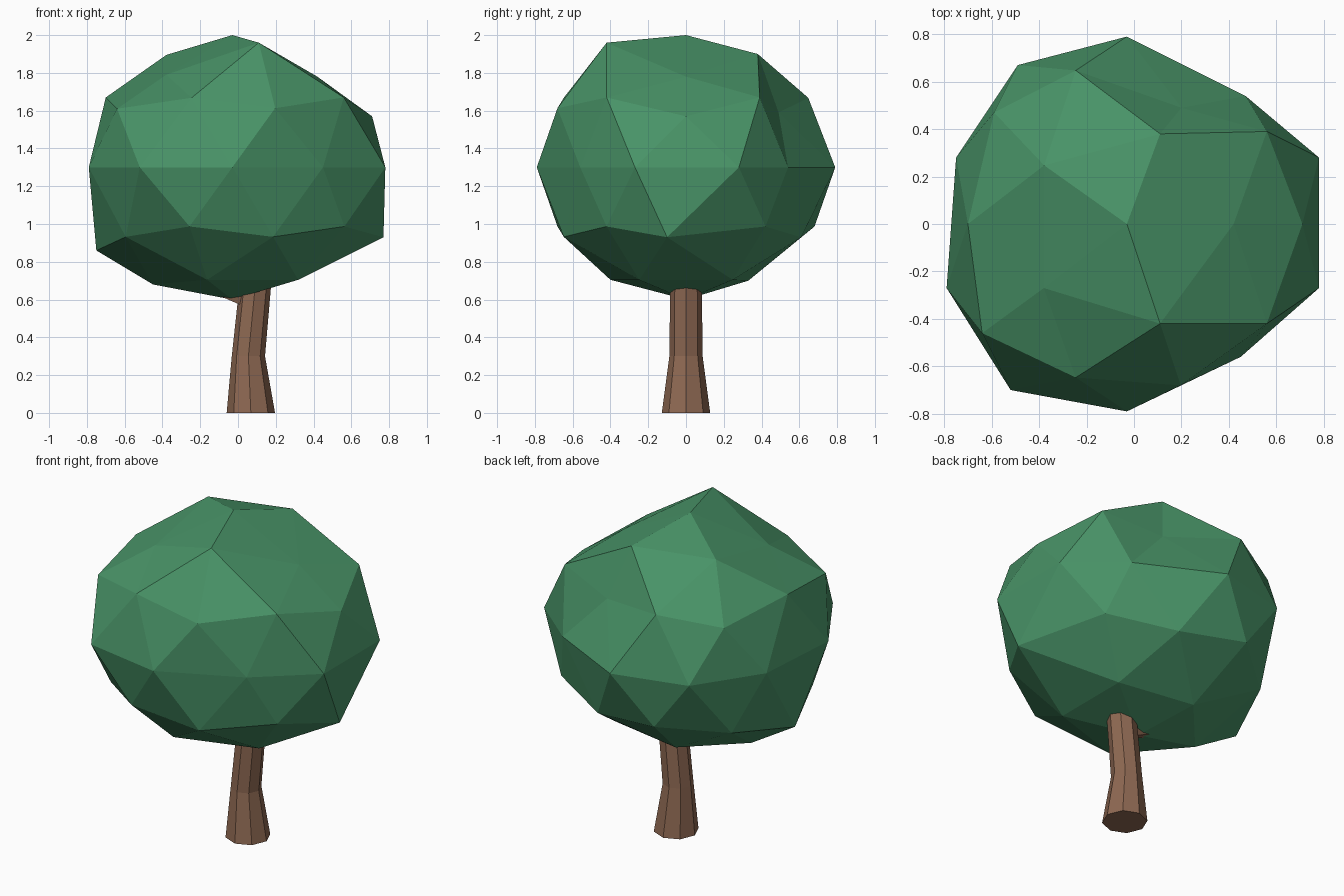
import bpy, bmesh, math
from mathutils import Vector

if "Cube" in bpy.data.objects:
    bpy.data.objects.remove(bpy.data.objects["Cube"])


def material(name, rgb):
    m = bpy.data.materials.new(name)
    m.diffuse_color = (*rgb, 1)
    m.use_nodes = True
    m.node_tree.nodes["Principled BSDF"].inputs["Base Color"].default_value = m.diffuse_color
    return m


def finish(name, bm, mat):
    bmesh.ops.recalc_face_normals(bm, faces=bm.faces)
    me = bpy.data.meshes.new(name)
    bm.to_mesh(me)
    bm.free()
    me.materials.append(mat)
    ob = bpy.data.objects.new(name, me)
    bpy.context.collection.objects.link(ob)
    return ob


def tube(name, rings, sides, mat, tilt=0.0):
    """Closed tube through rings of (x, z, radius), tilted about y."""
    bm = bmesh.new()
    loops = []
    for x, z, r in rings:
        loop = []
        for i in range(sides):
            a = 2 * math.pi * i / sides
            u, v = r * math.cos(a), r * math.sin(a)
            loop.append(bm.verts.new((x + u * math.cos(tilt), v, z + u * math.sin(tilt))))
        loops.append(loop)
    for lo, hi in zip(loops, loops[1:]):
        for i in range(sides):
            j = (i + 1) % sides
            bm.faces.new((lo[i], lo[j], hi[j], hi[i]))
    bm.faces.new(loops[0][::-1])
    bm.faces.new(loops[-1])
    return finish(name, bm, mat)


green = material("leaf_green", (0.065, 0.29, 0.135))
brown = material("bark_brown", (0.27, 0.14, 0.085))

# Canopy: squashed icosphere, with the uneven corners pulled into place
bm = bmesh.new()
bmesh.ops.create_icosphere(bm, subdivisions=2, radius=1)
for v in bm.verts:
    v.co = Vector((v.co.x * 0.82 - 0.03, v.co.y * 0.8, v.co.z * 0.7 + 1.3))
pulls = [
    (0.11, -0.42, 1.96), (0.11, 0.38, 1.90), (0.42, 0, 1.78), (-0.38, -0.27, 1.79),
    (0.56, 0.39, 1.67), (0.56, -0.42, 1.67), (-0.70, 0, 1.67),
    (0.71, 0, 1.57), (0.20, 0.49, 1.59), (-0.64, -0.46, 1.61), (-0.59, 0.47, 1.61),
    (0.78, -0.27, 1.3), (0.78, 0.28, 1.3), (0.47, 0.54, 1.3), (0.45, -0.56, 1.3),
    (-0.49, 0.67, 1.3), (-0.52, -0.70, 1.3), (-0.75, 0.28, 1.3), (-0.79, -0.27, 1.3),
    (-0.03, 0.79, 1.3), (-0.03, -0.79, 1.3),
    (-0.75, 0, 0.86), (0.77, -0.10, 0.93), (0.18, 0.61, 0.93),
    (-0.45, 0, 0.68), (-0.16, 0.33, 0.70),
]
rest = [(v, v.co.copy()) for v in bm.verts]
for p in map(Vector, pulls):
    min(rest, key=lambda e: (e[1] - p).length)[0].co = p
finish("canopy", bm, green)

# Trunk: eight-sided, flared at the foot and leaning slightly
tube("trunk", [(0.068, 0, 0.128), (0.055, 0.3, 0.088), (0.09, 0.66, 0.084), (0.10, 0.9, 0.07)], 8, brown)

# Short branch stub running up into the canopy
tube("branch", [(0.06, 0.595, 0.05), (-0.12, 0.665, 0.04), (-0.3, 0.78, 0.02)], 5, brown, math.radians(68))
